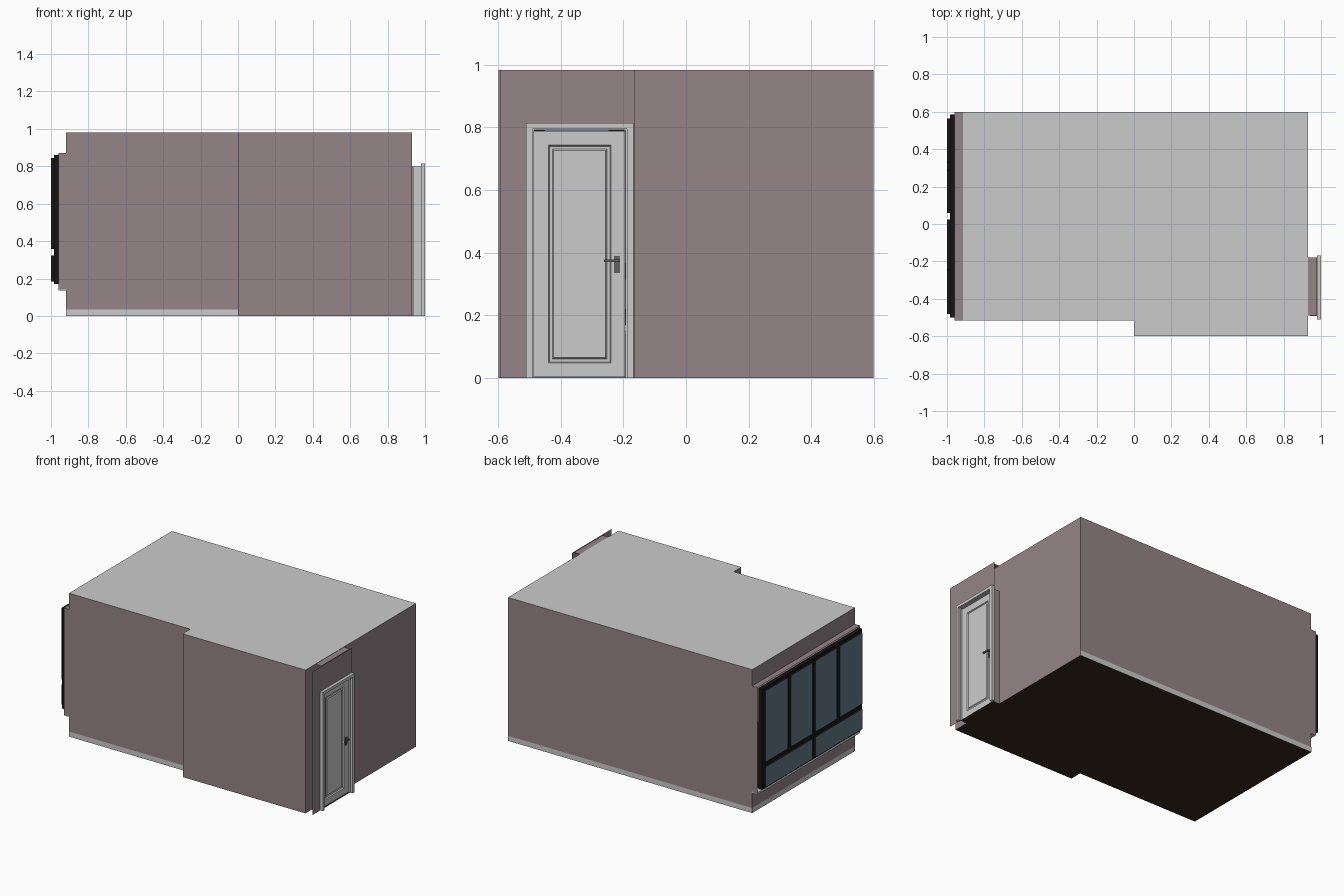
import bpy, bmesh

if "Cube" in bpy.data.objects:
    bpy.data.objects.remove(bpy.data.objects["Cube"])

def material(name, rgb):
    m = bpy.data.materials.new(name)
    m.diffuse_color = (*rgb, 1)
    m.use_nodes = True
    m.node_tree.nodes["Principled BSDF"].inputs["Base Color"].default_value = m.diffuse_color
    return m

PINK = material("wall_paint", (0.30, 0.235, 0.25))
BLACK = material("window_black", (0.008, 0.008, 0.008))
GLASS = material("glass_blue", (0.12, 0.19, 0.24))
BROWN = material("floor_brown", (0.035, 0.02, 0.01))
METAL = material("handle_metal", (0.12, 0.12, 0.12))

def mesh_object(name, bm, *mats):
    bmesh.ops.recalc_face_normals(bm, faces=bm.faces)
    me = bpy.data.meshes.new(name)
    bm.to_mesh(me)
    bm.free()
    for m in mats:
        if m:
            me.materials.append(m)
    ob = bpy.data.objects.new(name, me)
    bpy.context.collection.objects.link(ob)
    return ob

def add_face(bm, pts):
    return bm.faces.new([bm.verts.new(p) for p in pts])

def add_box(bm, x, y, z):
    v = [bm.verts.new((a, b, c)) for a in x for b in y for c in z]
    return [bm.faces.new([v[i] for i in f]) for f in
            ((0, 1, 3, 2), (4, 6, 7, 5), (0, 4, 5, 1), (2, 3, 7, 6), (0, 2, 6, 4), (1, 5, 7, 3))]

def boxes(name, mat, *specs):
    bm = bmesh.new()
    for s in specs:
        add_box(bm, *s)
    return mesh_object(name, bm, mat)

def faces(name, mat, *polys):
    bm = bmesh.new()
    for p in polys:
        add_face(bm, p)
    return mesh_object(name, bm, mat)

def wall(a, b, z0, z1):
    """Upright sheet between two plan points."""
    return [(*a, z0), (*b, z0), (*b, z1), (*a, z1)]

def flat(x, y, z):
    return [(x[0], y[0], z), (x[1], y[0], z), (x[1], y[1], z), (x[0], y[1], z)]

XL, XR, YB, YM, YF, H = -0.92, 0.93, 0.598, -0.515, -0.598, 0.982
plan = [(XL, YM), (0, YM), (0, YF), (XR, YF), (XR, YB), (XL, YB)]

# Floor (with door threshold) and ceiling
faces("floor", BROWN, [(*p, 0) for p in plan], flat((XR, 0.98), (-0.49, -0.18), 0))
faces("ceiling", None, [(*p, H) for p in plan])

# Room walls, with window opening on the left and door opening on the right
D0, D1, DZ = -0.49, -0.18, 0.80
W0, W1, XW = 0.14, 0.87, -0.96
XP, P0, P1 = 0.98, -0.592, -0.165
def door_wall(x, y0, y1):
    return [wall((x, y0), (x, D0), 0, H), wall((x, D0), (x, D1), DZ, H),
            wall((x, D1), (x, y1), 0, H)]
faces("room_walls", PINK,
      wall((XL, YM), (0, YM), 0, H), wall((0, YM), (0, YF), 0, H),
      wall((0, YF), (XR, YF), 0, H), wall((XR, YB), (XL, YB), 0, H),
      wall((XL, YM), (XL, YB), 0, W0), wall((XL, YM), (XL, YB), W1, H),
      *door_wall(XR, YF, YB))
faces("outer_door_wall", PINK, *door_wall(XP, P0, P1))
faces("door_reveal", PINK, wall((XR, D0), (XP, D0), 0, DZ), wall((XR, D1), (XP, D1), 0, DZ),
      flat((XR, XP), (D0, D1), DZ), flat((XR, XP - 0.005), (D0, D1), H - 0.002))
faces("window_reveal", PINK, wall((XW, YM), (XL, YM), W0, W1), wall((XW, YB), (XL, YB), W0, W1),
      flat((XW, XL), (YM, YB), W1))

# Window sill and skirting strips
boxes("window_sill", None, ((XW, XL), (YM, YB), (0.135, 0.15)))
e = 0.001
faces("skirting", None, wall((XL, YM - e), (0, YM - e), 0, 0.035),
      wall((XL, YB + e), (XR, YB + e), 0, 0.035),
      wall((XL - e, YM), (XL - e, YB), 0, 0.035))

# Window: black fixed frame behind six flush glazed sashes
FX = (-0.985, -0.958)
wy, wz = (-0.50, 0.585), (0.17, 0.86)
bars = [(FX, (wy[0], wy[0] + 0.05), wz), (FX, (wy[1] - 0.05, wy[1]), wz),
        (FX, wy, (0.17, 0.22)), (FX, wy, (0.81, 0.86)), (FX, wy, (0.315, 0.365)),
        (FX, (0.017, 0.067), wz)]
bars += [(FX, (c - 0.025, c + 0.025), (0.34, 0.86)) for c in (-0.222, 0.307)]
boxes("window_frame", BLACK, *bars)

bm = bmesh.new()
upper = [(-0.48, -0.24), (-0.205, 0.025), (0.06, 0.29), (0.325, 0.565)]
lower = [(-0.48, 0.025), (0.06, 0.565)]
for row, z in ((upper, (0.357, 0.845)), (lower, (0.185, 0.323))):
    for y in row:
        sides = add_box(bm, (-1.0, -0.985), y, z)
        sides[0].material_index = sides[1].material_index = 1
mesh_object("window_sashes", bm, BLACK, GLASS)

# Door casing on the outside and inside, and the lining between
def portal(x, y0, y1, top, w):
    return [(x, (y0, y0 + w), (0, top)), (x, (y1 - w, y1), (0, top)),
            (x, (y0 + w, y1 - w), (top - w, top))]
boxes("door_casing", None, *portal((0.978, 1.0), -0.51, -0.168, 0.814, 0.02),
      *portal((0.915, 0.929), -0.51, -0.168, 0.814, 0.02))
boxes("door_lining", None, *portal((0.94, 0.985), -0.492, -0.186, 0.798, 0.007))

# Door leaf with a stepped moulding around a sunken panel
bm = bmesh.new()
L = add_box(bm, (0.947, 0.972), (-0.484, -0.194), (0.003, 0.788))
bmesh.ops.recalc_face_normals(bm, faces=bm.faces)
front = max(bm.faces, key=lambda f: f.calc_center_median().x)
for inset, depth in ((0.045, 0), (0.004, -0.008), (0.009, 0), (0.004, 0.005)):
    bmesh.ops.inset_region(bm, faces=[front], thickness=inset, depth=depth, use_even_offset=True)
mesh_object("door_leaf", bm)

# Door handle: plate, spindle, lever and keyhole boss
boxes("door_handle", METAL, ((0.97, 0.976), (-0.229, -0.211), (0.335, 0.39)),
      ((0.975, 0.992), (-0.223, -0.213), (0.37, 0.38)),
      ((0.986, 0.995), (-0.262, -0.212), (0.37, 0.379)),
      ((0.975, 0.979), (-0.223, -0.216), (0.345, 0.357)))
